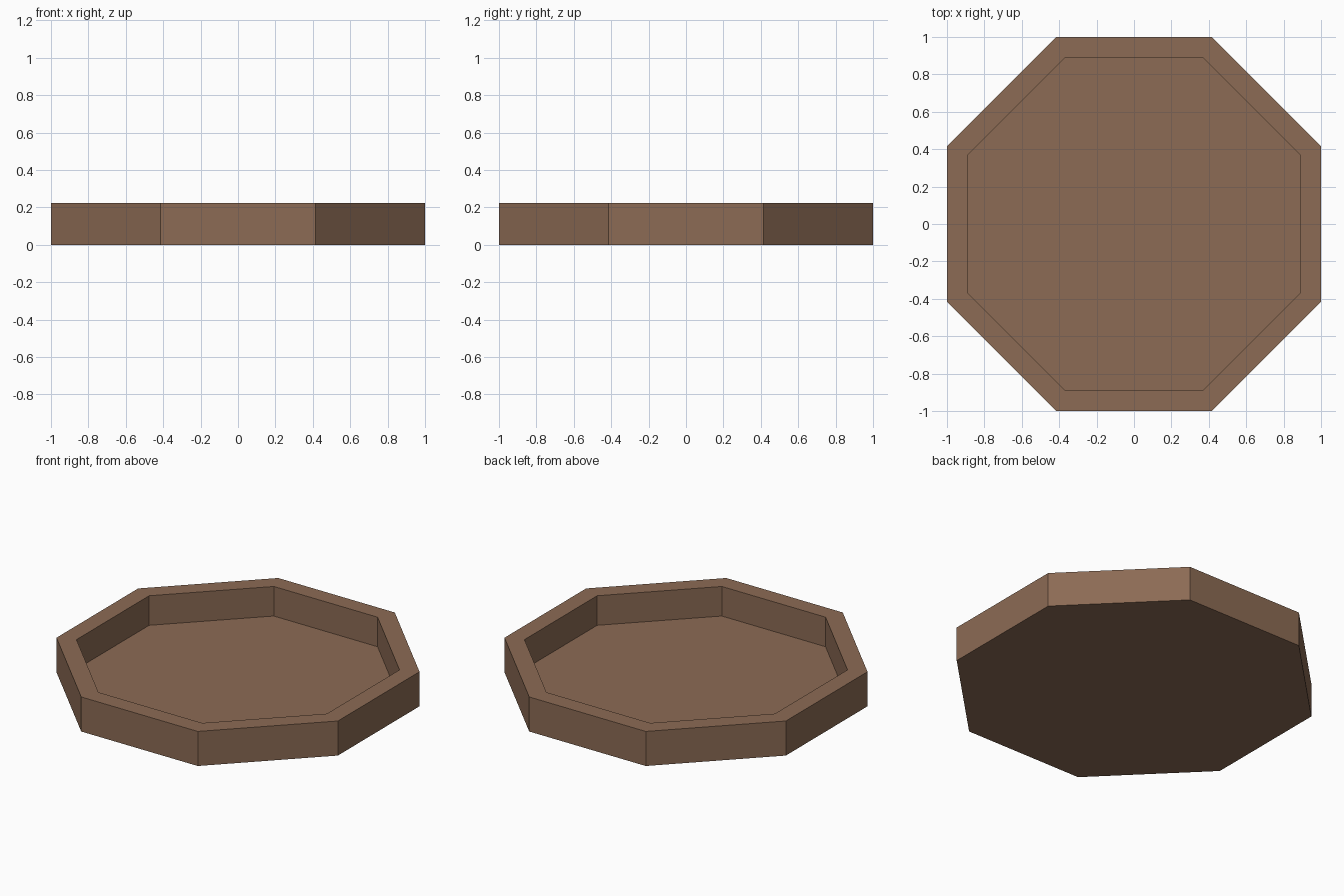
import bpy, bmesh, math

if "Cube" in bpy.data.objects:
    bpy.data.objects.remove(bpy.data.objects["Cube"])

SIDES = 8
OUTER, INNER = 1.0, 0.89      # apothems of the outer and inner walls
HEIGHT, FLOOR = 0.222, 0.032

wood = bpy.data.materials.new("brown wood")
wood.diffuse_color = (0.262, 0.147, 0.089, 1)
wood.use_nodes = True
wood.node_tree.nodes["Principled BSDF"].inputs["Base Color"].default_value = wood.diffuse_color


def ring(bm, apothem, z):
    r = apothem / math.cos(math.pi / SIDES)
    angles = [(i + 0.5) * math.tau / SIDES for i in range(SIDES)]
    return [bm.verts.new((r * math.cos(a), r * math.sin(a), z)) for a in angles]


# Octagonal tray: underside, outer wall, rim, inner wall and floor
bm = bmesh.new()
profile = [(OUTER, 0), (OUTER, HEIGHT), (INNER, HEIGHT), (INNER, FLOOR)]
rings = [ring(bm, a, z) for a, z in profile]
for low, high in zip(rings, rings[1:]):
    for i in range(SIDES):
        j = (i + 1) % SIDES
        bm.faces.new((low[i], low[j], high[j], high[i]))
bm.faces.new(rings[0][::-1])
bm.faces.new(rings[-1])

mesh = bpy.data.meshes.new("octagonal_tray")
bm.to_mesh(mesh)
bm.free()
mesh.materials.append(wood)
tray = bpy.data.objects.new("octagonal_tray", mesh)
bpy.context.collection.objects.link(tray)
